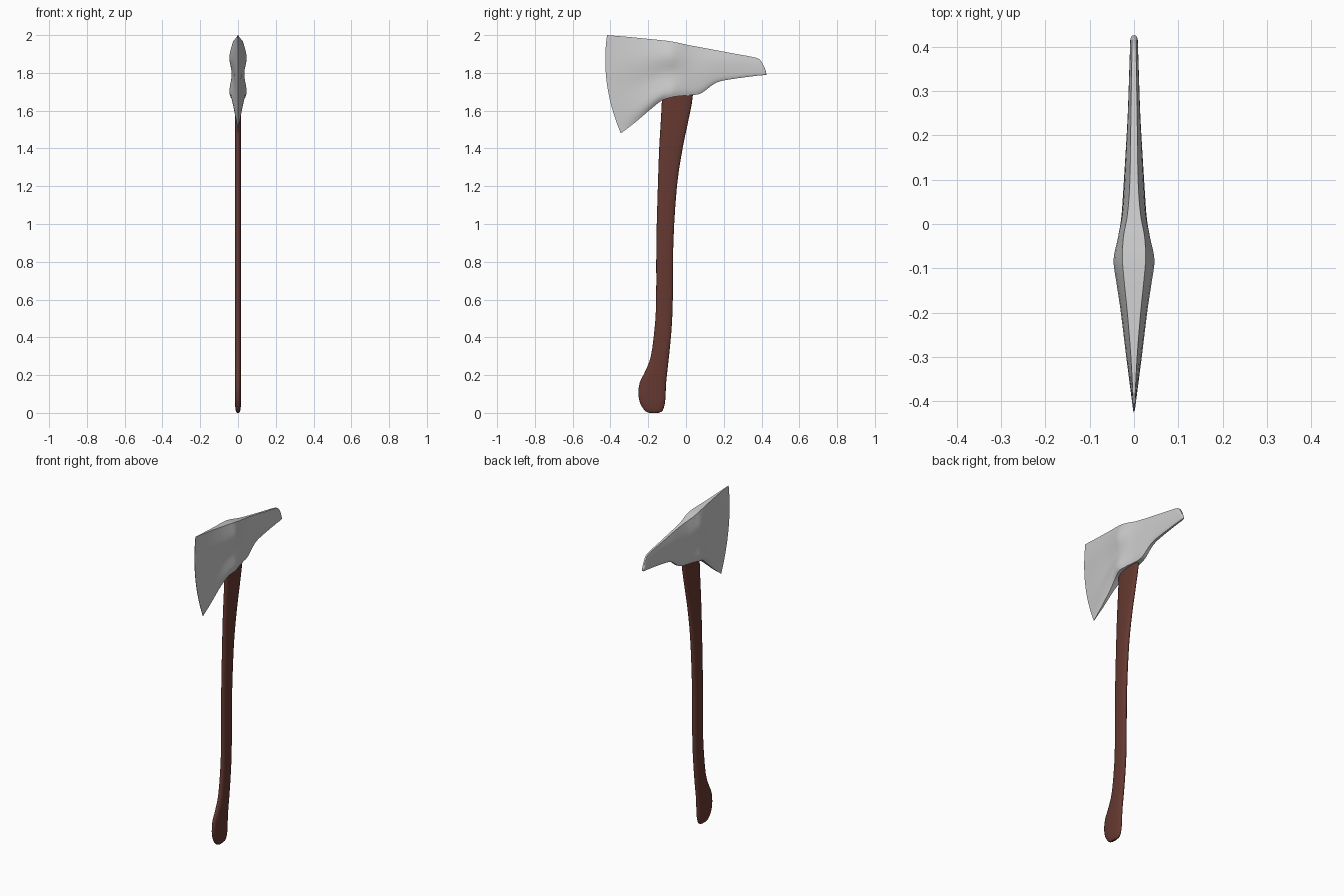
import bpy, bmesh, math


def spline(rows, n):
    """Catmull-Rom resampling of a list of equal-length tuples."""
    out = []
    for i in range(len(rows) - 1):
        a, b = rows[max(i - 1, 0)], rows[i]
        c, d = rows[i + 1], rows[min(i + 2, len(rows) - 1)]
        for k in range(n):
            t = k / n
            out.append(tuple(
                0.5 * (2 * q + (r - p) * t + (2 * p - 5 * q + 4 * r - s) * t * t
                       + (3 * q - p - 3 * r + s) * t ** 3)
                for p, q, r, s in zip(a, b, c, d)))
    out.append(tuple(rows[-1]))
    return out


def loft(name, rings, angle, color=None):
    """Skin a series of closed rings and cap both ends."""
    bm = bmesh.new()
    loops = [[bm.verts.new(p) for p in ring] for ring in rings]
    for a, b in zip(loops, loops[1:]):
        for i in range(len(a)):
            j = (i + 1) % len(a)
            bm.faces.new((a[i], a[j], b[j], b[i]))
    bm.faces.new(loops[0][::-1])
    bm.faces.new(loops[-1])
    bmesh.ops.recalc_face_normals(bm, faces=bm.faces[:])
    mesh = bpy.data.meshes.new(name)
    bm.to_mesh(mesh)
    bm.free()
    ob = bpy.data.objects.new(name, mesh)
    bpy.context.collection.objects.link(ob)
    if color:
        mat = bpy.data.materials.new(name + "_paint")
        mat.diffuse_color = color
        mesh.materials.append(mat)
    bpy.ops.object.select_all(action='DESELECT')
    ob.select_set(True)
    bpy.context.view_layer.objects.active = ob
    bpy.ops.object.shade_smooth_by_angle(angle=math.radians(angle))
    return ob


# Handle: (height, front edge y, back edge y, half thickness)
handle_rows = [
    (0.0, -0.195, -0.145, 0.006), (0.012, -0.218, -0.124, 0.012),
    (0.05, -0.242, -0.112, 0.016), (0.10, -0.252, -0.108, 0.017),
    (0.16, -0.245, -0.105, 0.017), (0.22, -0.216, -0.099, 0.017),
    (0.30, -0.186, -0.090, 0.017), (0.45, -0.166, -0.076, 0.017),
    (0.60, -0.158, -0.070, 0.017), (0.90, -0.157, -0.067, 0.017),
    (1.20, -0.149, -0.048, 0.017), (1.40, -0.142, -0.018, 0.017),
    (1.55, -0.133, 0.013, 0.017), (1.68, -0.126, 0.036, 0.017),
    (1.80, -0.115, 0.03, 0.015)]
rings = []
for z, y0, y1, w in spline(handle_rows, 3):
    ring = []
    for i in range(24):
        t = 2 * math.pi * i / 24
        c, s = math.cos(t), math.sin(t)
        ring.append((w * math.copysign(abs(c) ** 0.8, c),
                     (y0 + y1) / 2 + (y1 - y0) / 2 * math.copysign(abs(s) ** 0.8, s), z))
    rings.append(ring)
loft("handle", rings, 50, (0.13, 0.04, 0.03, 1))

# Head stations from blade edge to pick tip:
# top y, top z, bottom y, bottom z, forward bow, half widths from bottom to top
head_rows = [
    (-.418, 2.0, -.345, 1.48, -.037, .001, .001, .001, .001, .001),
    (-.30, 1.99, -.27, 1.537, -.015, .006, .016, .013, .017, .007),
    (-.20, 1.98, -.19, 1.605, 0, .012, .030, .021, .030, .015),
    (-.13, 1.973, -.13, 1.652, 0, .024, .040, .028, .040, .022),
    (-.08, 1.967, -.08, 1.670, 0, .038, .046, .033, .046, .026),
    (-.03, 1.957, -.03, 1.678, 0, .030, .036, .033, .036, .024),
    (.02, 1.946, .02, 1.682, 0, .020, .027, .028, .026, .015),
    (.08, 1.935, .08, 1.692, 0, .012, .021, .024, .021, .010),
    (.16, 1.920, .16, 1.748, 0, .009, .016, .019, .017, .008),
    (.25, 1.903, .25, 1.768, 0, .007, .012, .014, .013, .007),
    (.37, 1.880, .37, 1.784, 0, .005, .009, .010, .009, .005),
    (.40, 1.858, .40, 1.787, 0, .005, .008, .009, .008, .005),
    (.418, 1.822, .418, 1.789, 0, .004, .007, .008, .007, .004),
    (.425, 1.797, .425, 1.790, 0, .003, .004, .004, .004, .003)]
levels = (0, .12, .42, .72, 1)
rings = []
for yt, zt, yb, zb, bow, *widths in spline(head_rows, 4):
    side = []
    for f, w in spline(list(zip(levels, widths)), 4):
        y = yb + (yt - yb) * f + bow * 4 * f * (1 - f)
        side.append((max(w, .0008), y, zb + (zt - zb) * f))
    rings.append(side + [(-x, y, z) for x, y, z in reversed(side)])
loft("axe_head", rings, 40)
